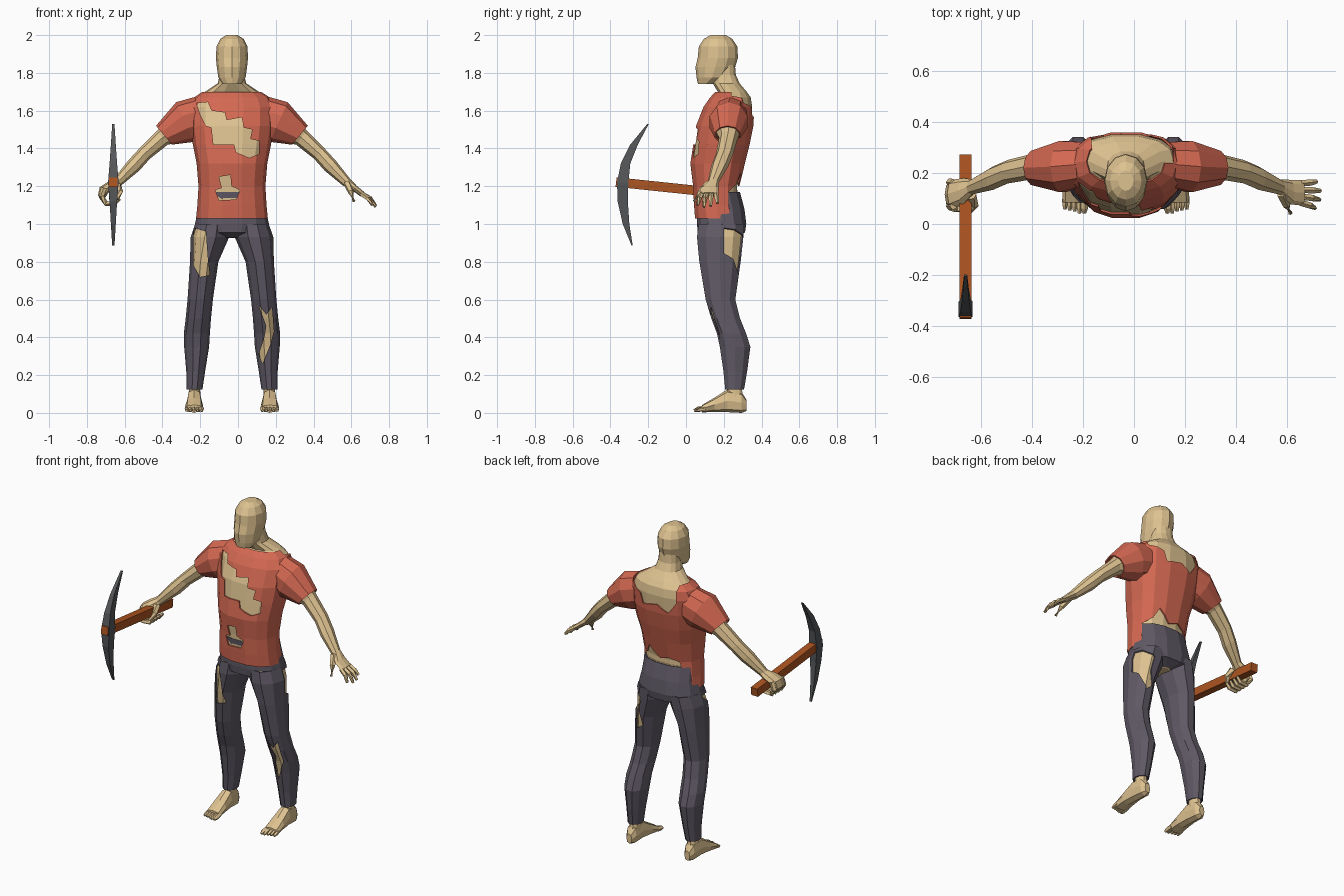
import bpy, bmesh, math
from mathutils import Vector as V

CX = -0.032  # body symmetry line


def material(name, rgb):
    m = bpy.data.materials.new(name)
    m.diffuse_color = (*rgb, 1)
    return m


SKIN = material("skin", (0.73, 0.54, 0.28))
RED = material("shirt_cloth", (0.66, 0.14, 0.085))
GREY = material("pants_cloth", (0.115, 0.10, 0.13))
WOOD = material("wood", (0.42, 0.09, 0.015))
STEEL = material("steel", (0.09, 0.095, 0.10))


def add(name, bm, mat):
    bmesh.ops.recalc_face_normals(bm, faces=bm.faces)
    me = bpy.data.meshes.new(name)
    bm.to_mesh(me)
    bm.free()
    if mat:
        me.materials.append(mat)
    ob = bpy.data.objects.new(name, me)
    bpy.context.collection.objects.link(ob)
    return ob


def loft(name, rings, mat, n=10, s=1, e=1.0, open_ends=False, cx=CX):
    """Skin rings (centre, half axis u, half axis v); s mirrors in x."""
    bm = bmesh.new()
    rows = []
    for c, u, v in rings:
        row = []
        for i in range(n):
            a = 2 * math.pi * (i + (0.5 if n == 4 else 0)) / n
            k = math.sqrt(2) if n == 4 else 1
            p, q = (math.copysign(abs(t) ** e, t) * k for t in (math.cos(a), math.sin(a)))
            w = V(c) + V(u) * p + V(v) * q
            row.append(bm.verts.new((s * w.x + cx, w.y, w.z)))
        rows.append(row)
    for a, b in zip(rows, rows[1:]):
        for i in range(n):
            j = (i + 1) % n
            bm.faces.new((a[i], a[j], b[j], b[i]))
    caps = [bm.faces.new(rows[0][::-1]), bm.faces.new(rows[-1])]
    if open_ends:
        bmesh.ops.recalc_face_normals(bm, faces=bm.faces)
        bmesh.ops.delete(bm, geom=caps, context='FACES_ONLY')
    return add(name, bm, mat)


def flat(z, x, hw, yf, yb):
    return (x, (yf + yb) / 2, z), (hw, 0, 0), (0, (yb - yf) / 2, 0)


def limb(top, bot, cy, hy):
    t, b = V((top[0], cy, top[1])), V((bot[0], cy, bot[1]))
    return (t + b) / 2, (t - b) / 2, (0, hy, 0)


def tube(name, pts, radii, s=1, n=5):
    pts = [V(p) for p in pts]
    rings = []
    for i, p in enumerate(pts):
        d = (pts[min(i + 1, len(pts) - 1)] - pts[max(i - 1, 0)]).normalized()
        u = d.cross(V((0.1, 0.3, 1)) if abs(d.z) < 0.8 else V((0, 1, 0))).normalized()
        rings.append((p, u * radii[i], d.cross(u) * radii[i]))
    return loft(name, rings, SKIN, n, s)


def shrink(rings, d=0.012):
    return [(c, V(u) * (1 - d / V(u).length), V(v) * (1 - d / V(v).length)) for c, u, v in rings]


def cutter(name, poly, y0, y1):
    bm = bmesh.new()
    f = bm.faces.new([bm.verts.new((x, y0, z)) for x, z in poly])
    r = bmesh.ops.extrude_face_region(bm, geom=[f])
    bmesh.ops.translate(bm, vec=(0, y1 - y0, 0),
                        verts=[v for v in r['geom'] if isinstance(v, bmesh.types.BMVert)])
    ob = add(name, bm, None)
    ob.hide_render = True
    ob.hide_viewport = True
    ob.display_type = 'WIRE'
    return ob


def garment(name, rings, mat, cuts, **kw):
    """Thin cloth shell with torn holes."""
    ob = loft(name, rings, mat, open_ends=True, **kw)
    sol = ob.modifiers.new("thickness", 'SOLIDIFY')
    sol.thickness, sol.offset = 0.008, -1
    for c in cuts:
        b = ob.modifiers.new("tear", 'BOOLEAN')
        b.operation, b.solver, b.object = 'DIFFERENCE', 'EXACT', c


# Tears in the cloth
shirt_cuts = [
    cutter("chest_tear", [(-.22, 1.64), (-.16, 1.645), (-.14, 1.60), (-.07, 1.59), (-.06, 1.55),
           (.02, 1.565), (.03, 1.51), (.075, 1.50), (.065, 1.45), (.11, 1.44), (.11, 1.37),
           (.06, 1.35), (-.01, 1.38), (-.02, 1.42), (-.13, 1.42), (-.14, 1.51), (-.17, 1.52),
           (-.20, 1.58)], -.1, .17),
    cutter("belly_tear", [(-.10, 1.25), (-.04, 1.26), (-.035, 1.20), (.01, 1.18), (-.01, 1.13),
           (-.10, 1.125), (-.12, 1.18), (-.085, 1.19)], -.1, .15),
    cutter("upper_back_tear", [(.17, 1.8), (.15, 1.64), (.07, 1.61), (.05, 1.55), (-.05, 1.57),
           (-.12, 1.53), (-.17, 1.60), (-.16, 1.8)], .24, .5),
    cutter("back_hem_tear", [(-.17, .9), (-.18, 1.10), (-.14, 1.20), (-.08, 1.22), (-.02, 1.20),
           (.05, 1.27), (.08, 1.21), (.13, 1.17), (.13, .9)], .2, .5)]
pants_cuts = [
    cutter("thigh_tear", [(-.235, .98), (-.17, .96), (-.16, .82), (-.15, .73), (-.20, .72),
           (-.235, .78)], -.1, .17),
    cutter("rear_thigh_tear", [(.10, .93), (.18, .99), (.19, .86), (.14, .72), (.10, .75),
           (.12, .84)], .2, .5),
    cutter("shin_tear", [(.11, .57), (.15, .52), (.18, .56), (.19, .43), (.17, .36), (.13, .26),
           (.11, .31), (.14, .40), (.15, .46)], -.1, .22)]

# Shirt and torso
torso = [flat(z, 0, *r) for z, *r in [
    (1.03, .19, .045, .30), (1.10, .183, .04, .285), (1.20, .177, .035, .285),
    (1.32, .187, .02, .315), (1.42, .207, .035, .34), (1.52, .22, .05, .36),
    (1.62, .222, .09, .365), (1.67, .20, .125, .357), (1.70, .155, .155, .335)]]
garment("shirt_body", torso, RED, shirt_cuts, n=14, e=.85)
loft("torso", shrink(torso) + [flat(1.745, 0, .075, .14, .285), flat(1.79, 0, .065, .135, .265),
     flat(1.85, 0, .06, .14, .26)], SKIN, 14, e=.85)

# Head
loft("head", [flat(z, 0, *r) for z, *r in [
    (1.742, .05, .063, .15), (1.775, .072, .056, .22), (1.83, .08, .05, .26),
    (1.88, .085, .062, .275), (1.94, .082, .068, .272), (1.98, .062, .095, .245),
    (2.0, .03, .13, .21)]], SKIN, 12)

# Pants and hips
hips = [flat(z, 0, *r) for z, *r in [
    (1.17, .171, .047, .288), (1.08, .177, .055, .312), (1.0, .196, .055, .322),
    (.955, .17, .06, .315), (.925, .05, .12, .26)]]
garment("pants_hips", hips, GREY, pants_cuts, n=14, e=.85)
loft("hips", shrink(hips), SKIN, 14, e=.85)

leg = [flat(*r) for r in [
    (1.0, .105, .09, .06, .315), (.93, .117, .102, .052, .31), (.80, .147, .075, .065, .295),
    (.60, .168, .067, .10, .265), (.50, .178, .067, .13, .29), (.42, .186, .069, .16, .322),
    (.35, .187, .066, .175, .345), (.22, .192, .05, .195, .327), (.125, .198, .042, .205, .31)]]
sleeve = [limb((.17, 1.68), (.16, 1.45), .235, .09), limb((.295, 1.645), (.20, 1.435), .225, .105),
          limb((.402, 1.52), (.318, 1.42), .22, .07)]
arm = [limb((.395, 1.495), (.34, 1.42), .225, .05), limb((.49, 1.40), (.435, 1.345), .205, .046),
       limb((.55, 1.335), (.49, 1.283), .18, .046), limb((.625, 1.24), (.585, 1.205), .145, .03)]

for s, side in ((1, "left"), (-1, "right")):
    garment(side + "_pants_leg", leg, GREY, pants_cuts, n=10, s=s)
    loft(side + "_leg", shrink(leg) + [flat(.05, .20, .033, .22, .31)], SKIN, 10, s)
    garment(side + "_sleeve", sleeve, RED, shirt_cuts, n=10, s=s)
    loft(side + "_arm", shrink(sleeve[:2]) + arm, SKIN, 8, s)
    # Foot and toes
    loft(side + "_foot", [((.20, y, (lo + hi) / 2), (hw, 0, 0), (0, 0, (hi - lo) / 2))
         for y, hw, lo, hi in [(.32, .018, .01, .07), (.295, .034, 0, .11), (.22, .038, .004, .125),
                               (.15, .046, .006, .08), (.085, .05, .002, .042)]], SKIN, 8, s, .8)
    for i in range(5):
        x, y = .163 + .019 * i, .042 + .004 * i * (i > 1)
        r = .015 if i == 0 else .011
        tube(f"{side}_toe_{i + 1}", [(x, .10, .024), (x, y + .02, .018), (x, y, .012)],
             [r, r, .007], s)

# Open left hand
loft("left_palm", [limb((.625, 1.24), (.585, 1.205), .145, .03),
     limb((.66, 1.203), (.636, 1.178), .125, .048),
     limb((.702, 1.168), (.682, 1.145), .122, .05)], SKIN, 8)
for i, (y0, y1, x, z) in enumerate([(.083, .062, .742, 1.10), (.108, .095, .76, 1.09),
                                    (.134, .13, .762, 1.095), (.159, .166, .748, 1.11)]):
    tube(f"left_finger_{i + 1}", [(.685, y0, 1.16), ((.685 + x) / 2 + .008, (y0 + y1) / 2, 1.135),
         (x, y1, z)], [.013, .013, .008])
tube("left_thumb", [(.61, .12, 1.215), (.63, .075, 1.17), (.645, .043, 1.12)], [.02, .016, .009])

# Gripping right hand
loft("right_palm", [limb((.625, 1.24), (.585, 1.205), .145, .03),
     limb((.66, 1.222), (.61, 1.185), .13, .05), limb((.70, 1.195), (.655, 1.165), .118, .056),
     limb((.71, 1.15), (.67, 1.14), .115, .05)], SKIN, 8, -1)
for i in range(4):
    y = .07 + .031 * i
    tube(f"right_finger_{i + 1}", [(.675, y, 1.19), (.69, y, 1.145), (.665, y - .01, 1.108),
         (.62, y - .01, 1.112), (.595, y - .005, 1.135)], [.015, .016, .015, .014, .009], -1)
tube("right_thumb", [(.605, .11, 1.205), (.592, .075, 1.17), (.61, .05, 1.13)],
     [.02, .016, .01], -1)

# Pickaxe
loft("pickaxe_handle", [((-.66, y, z), (.023, 0, 0), (0, .003, .025))
     for y, z in [(-.37, 1.222), (.27, 1.155)]], WOOD, 4, cx=0)
loft("pickaxe_head", [((-.66, (a + b) / 2, z), (h, 0, 0), (0, (b - a) / 2, 0)) for z, a, b, h in [
    (1.53, -.205, -.197, .006), (1.42, -.295, -.255, .013), (1.32, -.345, -.295, .02),
    (1.22, -.365, -.305, .028), (1.12, -.362, -.308, .02), (1.0, -.335, -.30, .013),
    (.885, -.288, -.282, .006)]], STEEL, 4, cx=0)
